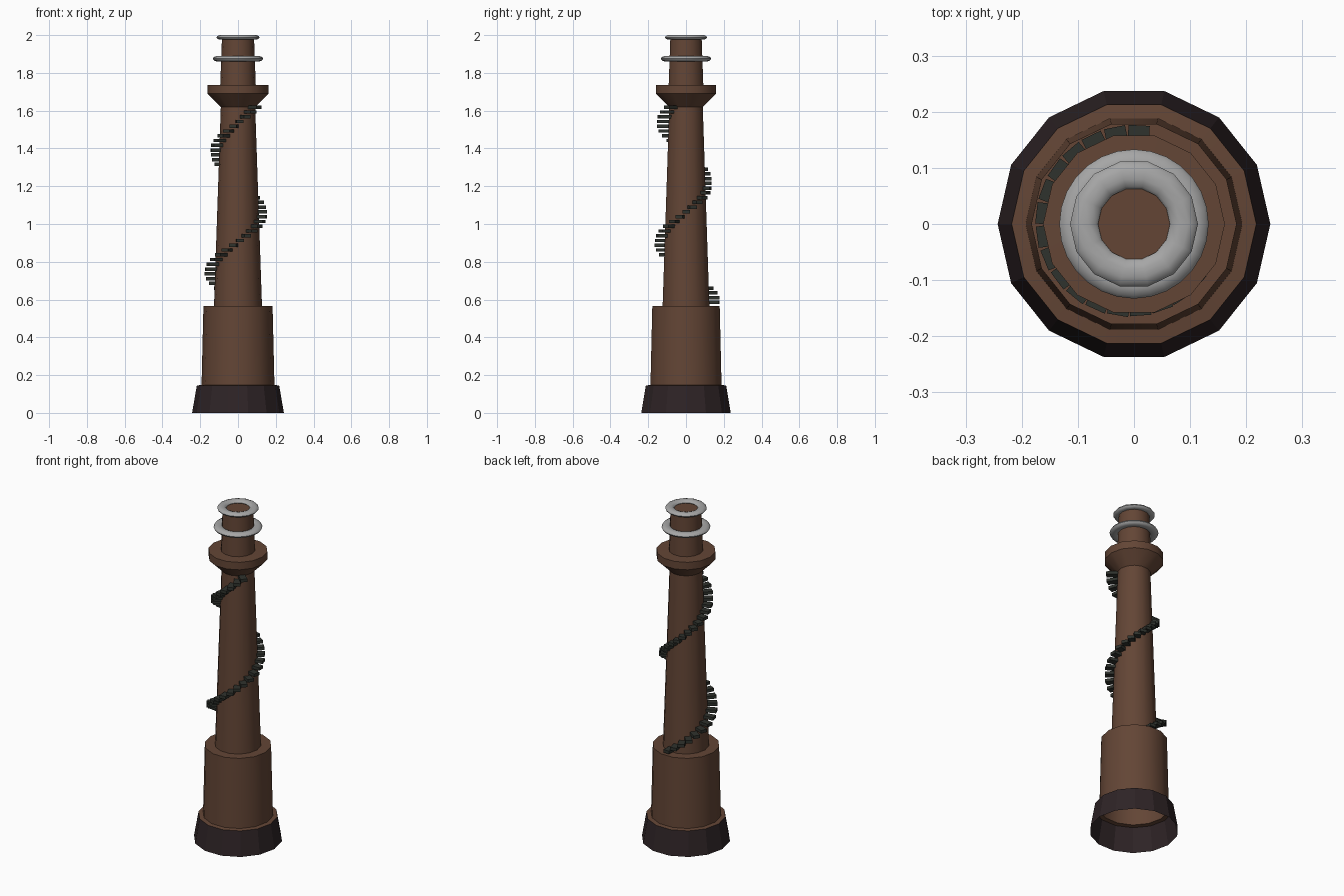
import bpy, bmesh, math
from mathutils import Matrix

if "Cube" in bpy.data.objects:
    bpy.data.objects.remove(bpy.data.objects["Cube"])

def mat(name, c):
    m = bpy.data.materials.new(name)
    m.diffuse_color = (*c, 1)
    m.use_nodes = True
    m.node_tree.nodes["Principled BSDF"].inputs["Base Color"].default_value = m.diffuse_color
    return m

BROWN = mat("rust brown", (0.125, 0.060, 0.036))
DARK = mat("dark base", (0.027, 0.017, 0.019))
STEEL = mat("light grey", (0.38, 0.38, 0.38))
IRON = mat("dark iron", (0.028, 0.032, 0.026))

def finish(bm, name, material, angle=None):
    bmesh.ops.recalc_face_normals(bm, faces=bm.faces)
    me = bpy.data.meshes.new(name)
    bm.to_mesh(me)
    bm.free()
    me.materials.append(material)
    ob = bpy.data.objects.new(name, me)
    bpy.context.collection.objects.link(ob)
    if angle:
        bpy.ops.object.select_all(action='DESELECT')
        ob.select_set(True)
        bpy.context.view_layer.objects.active = ob
        bpy.ops.object.shade_smooth_by_angle(angle=math.radians(angle))
    return ob

def lathe(name, profile, material, sides, closed=False, cap=False, angle=35):
    bm = bmesh.new()
    rings = [[bm.verts.new((r * math.cos(2 * math.pi * i / sides),
                            r * math.sin(2 * math.pi * i / sides), z))
              for i in range(sides)] for r, z in profile]
    pairs = list(zip(rings, rings[1:]))
    if closed:
        pairs.append((rings[-1], rings[0]))
    for a, b in pairs:
        for i in range(sides):
            j = (i + 1) % sides
            bm.faces.new((a[i], a[j], b[j], b[i]))
    if cap:
        bm.faces.new(rings[-1])
    return finish(bm, name, material, angle)

# open dark skirt at the foot
lathe("base_skirt", [(0.243, 0), (0.218, 0.145)], DARK, 14, angle=20)

# tower: ledge, drum, tapered shaft, flared gallery, lantern
lathe("tower", [(0.218, 0.145), (0.193, 0.148), (0.183, 0.565), (0.127, 0.565),
                (0.091, 1.62), (0.162, 1.69), (0.162, 1.735), (0.094, 1.737),
                (0.085, 1.985)], BROWN, 14, cap=True)

# grey rings round the lantern
def ring(name, r, z, hw, hh, sides):
    prof = [(r + hw * math.cos(2 * math.pi * k / 10),
             z + hh * math.sin(2 * math.pi * k / 10)) for k in range(10)]
    lathe(name, prof, STEEL, sides, closed=True, angle=60)

ring("lower_ring", 0.106, 1.875, 0.027, 0.015, 28)
ring("top_ring", 0.089, 1.988, 0.025, 0.013, 14)

# spiral stair of box treads; outer radius is given every quarter turn
RADII = [0.176, 0.175, 0.164, 0.153, 0.133, 0.143, 0.153, 0.150]
bm = bmesh.new()
N = 42
for i in range(N):
    deg = 87 + 14.4 * i
    z = 0.585 + 0.0252 * i
    q = min(max((deg - 90) / 90, 0), 6.99)
    k = int(q)
    outer = RADII[k] + (RADII[k + 1] - RADII[k]) * (q - k)
    inner = min(0.127 - 0.034 * (z - 0.565), outer) - 0.012
    m = (Matrix.Rotation(math.radians(deg), 4, 'Z')
         @ Matrix.Translation(((outer + inner) / 2, 0, z))
         @ Matrix.Diagonal((outer - inner, 0.038, 0.018, 1)))
    bmesh.ops.create_cube(bm, size=1, matrix=m)
finish(bm, "spiral_stair", IRON)
